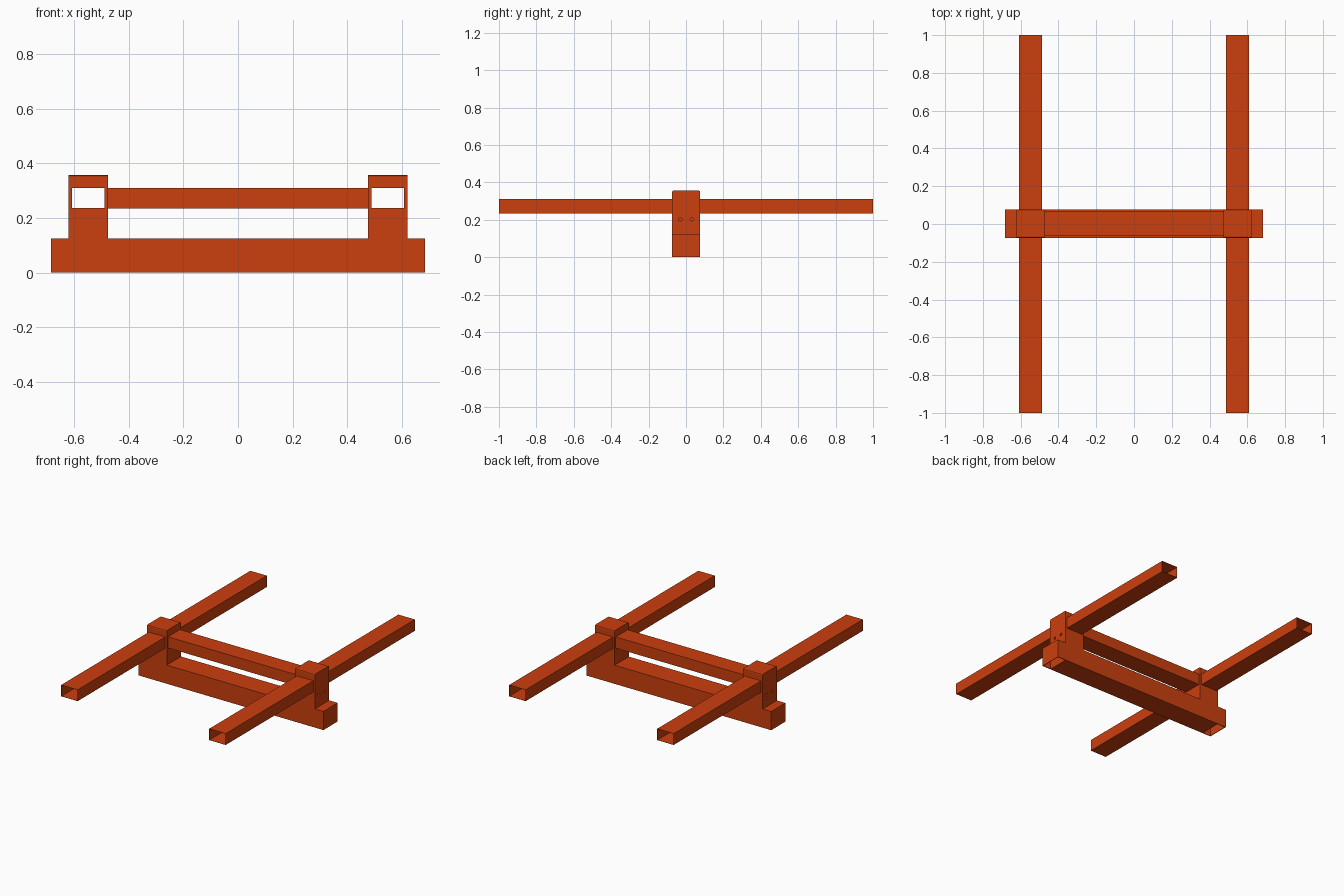
import bpy, bmesh, math
from mathutils import Matrix

if "Cube" in bpy.data.objects:
    bpy.data.objects.remove(bpy.data.objects["Cube"])

orange = bpy.data.materials.new("burnt_orange")
orange.diffuse_color = (0.6, 0.05, 0.0045, 1)
orange.use_nodes = True
orange.node_tree.nodes["Principled BSDF"].inputs["Base Color"].default_value = orange.diffuse_color


def mesh_object(name, bm):
    me = bpy.data.meshes.new(name)
    bmesh.ops.recalc_face_normals(bm, faces=bm.faces)
    bm.to_mesh(me)
    bm.free()
    me.materials.append(orange)
    ob = bpy.data.objects.new(name, me)
    bpy.context.collection.objects.link(ob)
    return ob


def box_bm(x0, x1, y0, y1, z0, z1):
    bm = bmesh.new()
    size = Matrix.Diagonal((x1 - x0, y1 - y0, z1 - z0, 1))
    mid = Matrix.Translation(((x0 + x1) / 2, (y0 + y1) / 2, (z0 + z1) / 2))
    bmesh.ops.create_cube(bm, size=1, matrix=mid @ size)
    return bm


def cut(target, cutter):
    cutter.hide_render = True
    cutter.hide_set(True)
    cutter.display_type = 'WIRE'
    mod = target.modifiers.new("cut", 'BOOLEAN')
    mod.operation = 'DIFFERENCE'
    mod.solver = 'EXACT'
    mod.object = cutter


# long base beam
base = mesh_object("base_beam", box_bm(-0.684, 0.684, -0.074, 0.076, 0, 0.125))

# cross rail between the posts
mesh_object("cross_rail", box_bm(-0.476, 0.476, -0.062, 0.065, 0.235, 0.31))

for s, side in ((-1, "left"), (1, "right")):
    cx = s * 0.548

    # post with softened top edges
    bm = box_bm(cx - 0.073, cx + 0.073, -0.074, 0.076, 0.12, 0.356)
    edges = [e for e in bm.edges
             if all(v.co.z > 0.3 for v in e.verts)
             and abs(e.verts[0].co.y - e.verts[1].co.y) < 1e-4]
    bmesh.ops.bevel(bm, geom=edges, offset=0.007, segments=2,
                    profile=0.5, affect='EDGES')
    post = mesh_object(side + "_post", bm)

    # tunnel for the rectangular tube
    cut(post, mesh_object(side + "_tunnel_cutter",
                          box_bm(cx - 0.061, cx + 0.061, -0.2, 0.2, 0.234, 0.31)))

    # two bolt holes in the outer face
    for y in (-0.03, 0.031):
        bm = bmesh.new()
        place = Matrix.Translation((s * 0.62, y, 0.203)) @ Matrix.Rotation(math.pi / 2, 4, 'Y')
        bmesh.ops.create_cone(bm, cap_ends=True, segments=16, radius1=0.009,
                              radius2=0.009, depth=0.06, matrix=place)
        cut(post, mesh_object(side + "_bolt_hole_cutter", bm))

    # open pocket under each beam end
    px = s * 0.65
    cut(base, mesh_object(side + "_pocket_cutter",
                          box_bm(px - 0.03, px + 0.03, -0.07, 0.072, -0.05, 0.12)))

    # thin-walled open tube
    bm = box_bm(cx - 0.061, cx + 0.061, -1, 1, 0.234, 0.31)
    bm.normal_update()
    ends = [f for f in bm.faces if abs(f.normal.y) > 0.9]
    bmesh.ops.delete(bm, geom=ends, context='FACES')
    tube = mesh_object(side + "_fork_tube", bm)
    wall = tube.modifiers.new("wall", 'SOLIDIFY')
    wall.thickness = 0.002
    wall.offset = -1
